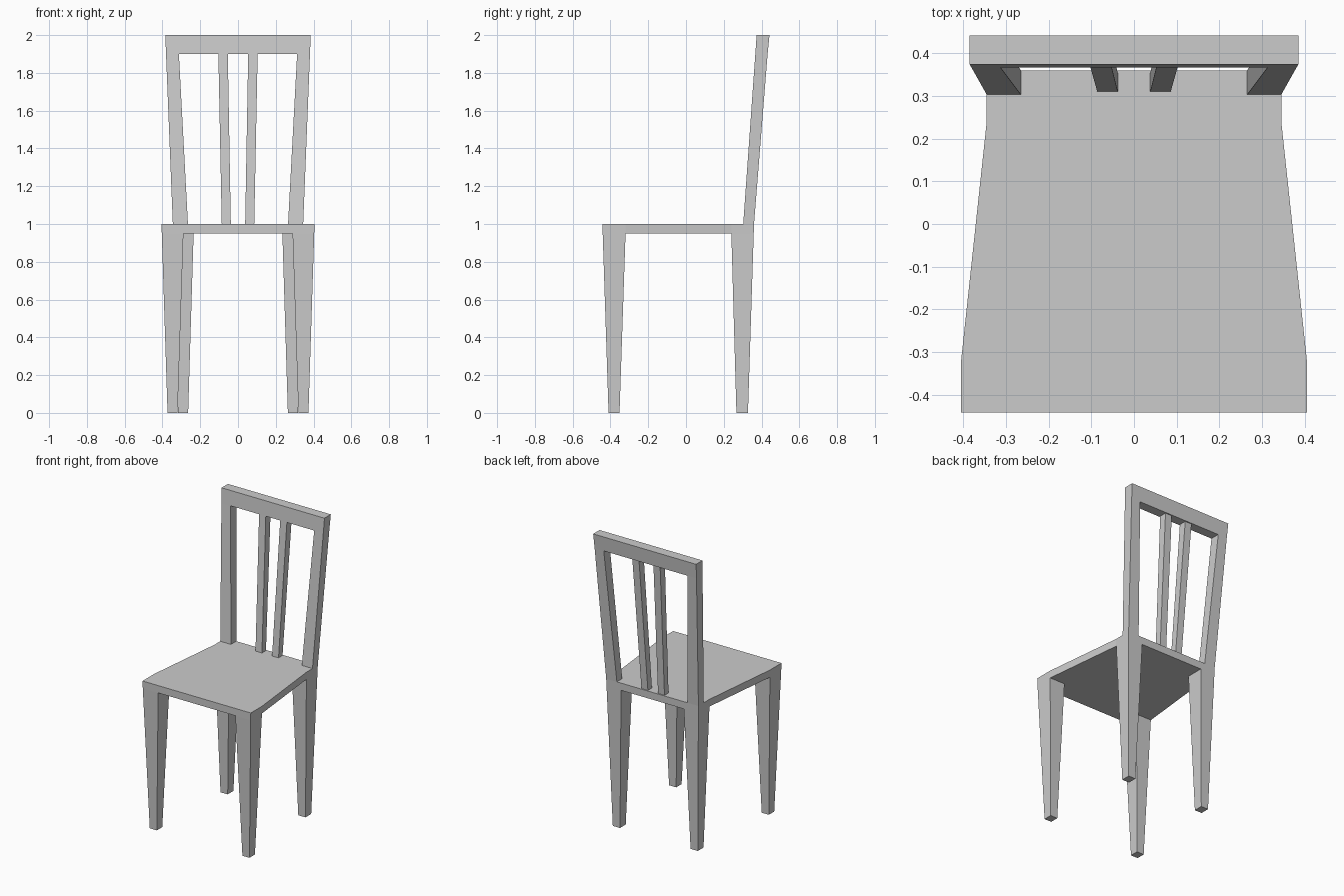
import bpy
import bmesh

if "Cube" in bpy.data.objects:
    bpy.data.objects.remove(bpy.data.objects["Cube"])


def loft(name, low, z0, high, z1):
    """Solid between two matching outlines (counter-clockwise from above)."""
    bm = bmesh.new()
    a = [bm.verts.new((x, y, z0)) for x, y in low]
    b = [bm.verts.new((x, y, z1)) for x, y in high]
    n = len(a)
    bm.faces.new(a[::-1])
    bm.faces.new(b)
    for i in range(n):
        j = (i + 1) % n
        bm.faces.new((a[i], a[j], b[j], b[i]))
    bmesh.ops.recalc_face_normals(bm, faces=bm.faces)
    mesh = bpy.data.meshes.new(name)
    bm.to_mesh(mesh)
    bm.free()
    obj = bpy.data.objects.new(name, mesh)
    bpy.context.collection.objects.link(obj)
    return obj


def rect(x0, x1, y0, y1):
    return [(x0, y0), (x1, y0), (x1, y1), (x0, y1)]


def mirrored_bar(name, low, z0, high, z1):
    """Tapered bar on the +x side, mirrored to -x."""
    obj = loft(name, rect(*low), z0, rect(*high), z1)
    mod = obj.modifiers.new("mirror", 'MIRROR')
    mod.use_mirror_merge = False


def seat_outline(front, back, y0, y1):
    half = [(front, y0), (front, -0.32), (back, 0.24), (back, y1)]
    return half + [(-x, y) for x, y in reversed(half)]


# Seat slab, narrower toward the back
loft("seat", seat_outline(0.4035, 0.3435, -0.441, 0.3585), 0.95,
     seat_outline(0.405, 0.345, -0.442, 0.36), 1.0)

# Tapered legs
mirrored_bar("front_legs", (0.32, 0.373, -0.41, -0.352), 0.0,
             (0.289, 0.4035, -0.441, -0.32), 0.95)
mirrored_bar("rear_legs", (0.264, 0.318, 0.267, 0.328), 0.0,
             (0.235, 0.3435, 0.24, 0.3585), 0.95)

# Raked backrest posts and inner slats
mirrored_bar("back_posts", (0.265, 0.345, 0.303, 0.36), 1.0,
             (0.313, 0.381, 0.367, 0.432), 1.9)
mirrored_bar("back_slats", (0.038, 0.086, 0.31, 0.353), 1.0,
             (0.054, 0.104, 0.374, 0.425), 1.9)

# Top rail continuing the posts
loft("top_rail", rect(-0.381, 0.381, 0.367, 0.432), 1.9,
     rect(-0.385, 0.385, 0.374, 0.442), 2.0)
